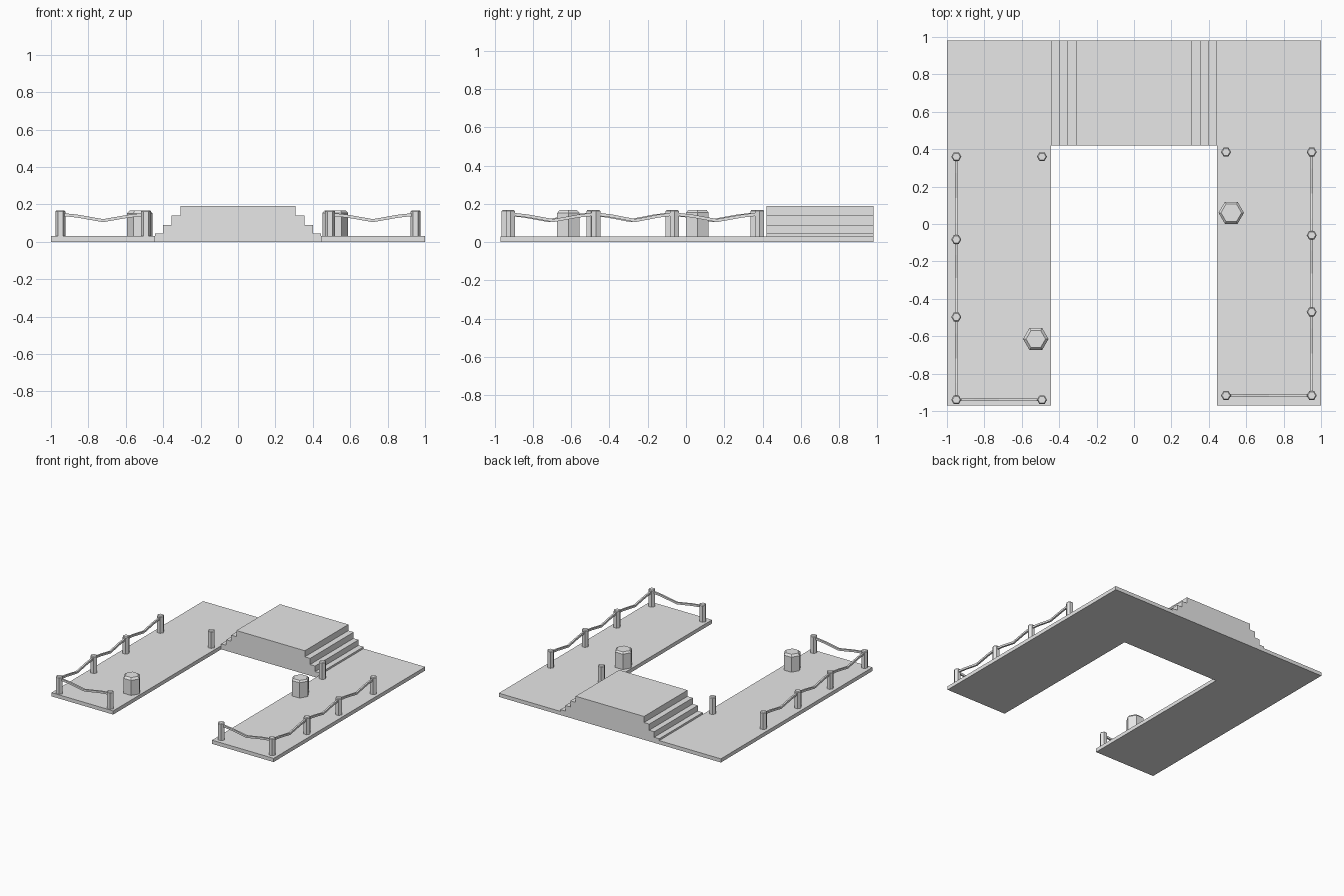
import bpy, bmesh
from math import cos, sin, pi
from mathutils import Vector

cube = bpy.data.objects.get("Cube")
if cube:
    bpy.data.objects.remove(cube, do_unlink=True)

grey = bpy.data.materials.new("light_grey")
grey.use_nodes = True
colour = (0.8, 0.8, 0.8, 1)
grey.diffuse_color = colour
grey.node_tree.nodes["Principled BSDF"].inputs["Base Color"].default_value = colour

DECK = 0.03
BACK, STAGE_FRONT, FRONT = 0.98, 0.42, -0.97


def finish(name, bm, smooth=False):
    bmesh.ops.recalc_face_normals(bm, faces=bm.faces)
    mesh = bpy.data.meshes.new(name)
    bm.to_mesh(mesh)
    bm.free()
    mesh.materials.append(grey)
    obj = bpy.data.objects.new(name, mesh)
    bpy.context.collection.objects.link(obj)
    if smooth:
        bpy.context.view_layer.objects.active = obj
        obj.select_set(True)
        bpy.ops.object.shade_smooth_by_angle(angle=pi / 5)
        obj.select_set(False)
    return obj


def prism(name, points, depth):
    """Extrude a flat outline along the depth vector."""
    bm = bmesh.new()
    face = bm.faces.new([bm.verts.new(p) for p in points])
    grown = bmesh.ops.extrude_face_region(bm, geom=[face], use_keep_orig=True)
    verts = [v for v in grown["geom"] if isinstance(v, bmesh.types.BMVert)]
    bmesh.ops.translate(bm, verts=verts, vec=depth)
    return finish(name, bm)


def hex_post(name, x, y, radius, top, chamfer, smooth=False):
    """Six-sided post with a chamfered top rim."""
    bm = bmesh.new()
    rings = []
    for r, z in ((radius, DECK), (radius, top - chamfer), (radius - chamfer, top)):
        rings.append([bm.verts.new((x + r * cos(i * pi / 3), y + r * sin(i * pi / 3), z))
                      for i in range(6)])
    for low, high in zip(rings, rings[1:]):
        for i in range(6):
            j = (i + 1) % 6
            bm.faces.new((low[i], low[j], high[j], high[i]))
    bm.faces.new(rings[0])
    bm.faces.new(rings[-1])
    finish(name, bm, smooth)


def rope(name, a, b):
    """Square rope sagging between two posts."""
    a, b = Vector(a), Vector(b)
    side = Vector((a.y - b.y, b.x - a.x)).normalized() * 0.007
    bm = bmesh.new()
    rings = []
    for t, z in ((0, 0.147), (0.2, 0.137), (0.5, 0.113), (0.8, 0.137), (1, 0.147)):
        p = a.lerp(b, t)
        rings.append([bm.verts.new((p.x + s * side.x, p.y + s * side.y, z + h))
                      for s, h in ((-1, -0.008), (1, -0.008), (1, 0.008), (-1, 0.008))])
    for r, q in zip(rings, rings[1:]):
        for i in range(4):
            j = (i + 1) % 4
            bm.faces.new((r[i], r[j], q[j], q[i]))
    bm.faces.new(rings[0])
    bm.faces.new(rings[-1])
    finish(name, bm)


# Side decks
for side, s in (("right", -1), ("left", 1)):
    outline = [(s * x, y, 0) for x, y in
               ((0.445, FRONT), (1, FRONT), (1, BACK), (0.445, BACK))]
    prism(side + "_deck", outline, (0, 0, DECK))

# Raised stage with steps down to both decks
half = [(0.445, 0), (0.445, 0.045), (0.4, 0.045), (0.4, 0.09),
        (0.355, 0.09), (0.355, 0.14), (0.308, 0.14), (0.308, 0.19)]
profile = half + [(-x, z) for x, z in reversed(half)]
prism("stepped_stage", [(x, STAGE_FRONT, z) for x, z in profile],
      (0, BACK - STAGE_FRONT, 0))

# Rope fences: outer row of posts, front corner, and a lone post by the stage
for side, s, rows in (("right", -1, (0.36, -0.083, -0.497, -0.94)),
                      ("left", 1, (0.385, -0.06, -0.47, -0.917))):
    line = [(s * 0.95, y) for y in rows] + [(s * 0.492, rows[-1])]
    for i, (x, y) in enumerate(line + [(s * 0.492, rows[0])]):
        hex_post(f"{side}_fence_post_{i + 1}", x, y, 0.027, 0.168, 0.006)
    for i, (a, b) in enumerate(zip(line, line[1:])):
        rope(f"{side}_rope_{i + 1}", a, b)

# Barrels
hex_post("left_barrel", 0.52, 0.06, 0.068, 0.168, 0.013)
hex_post("right_barrel", -0.525, -0.615, 0.068, 0.168, 0.016, smooth=True)
